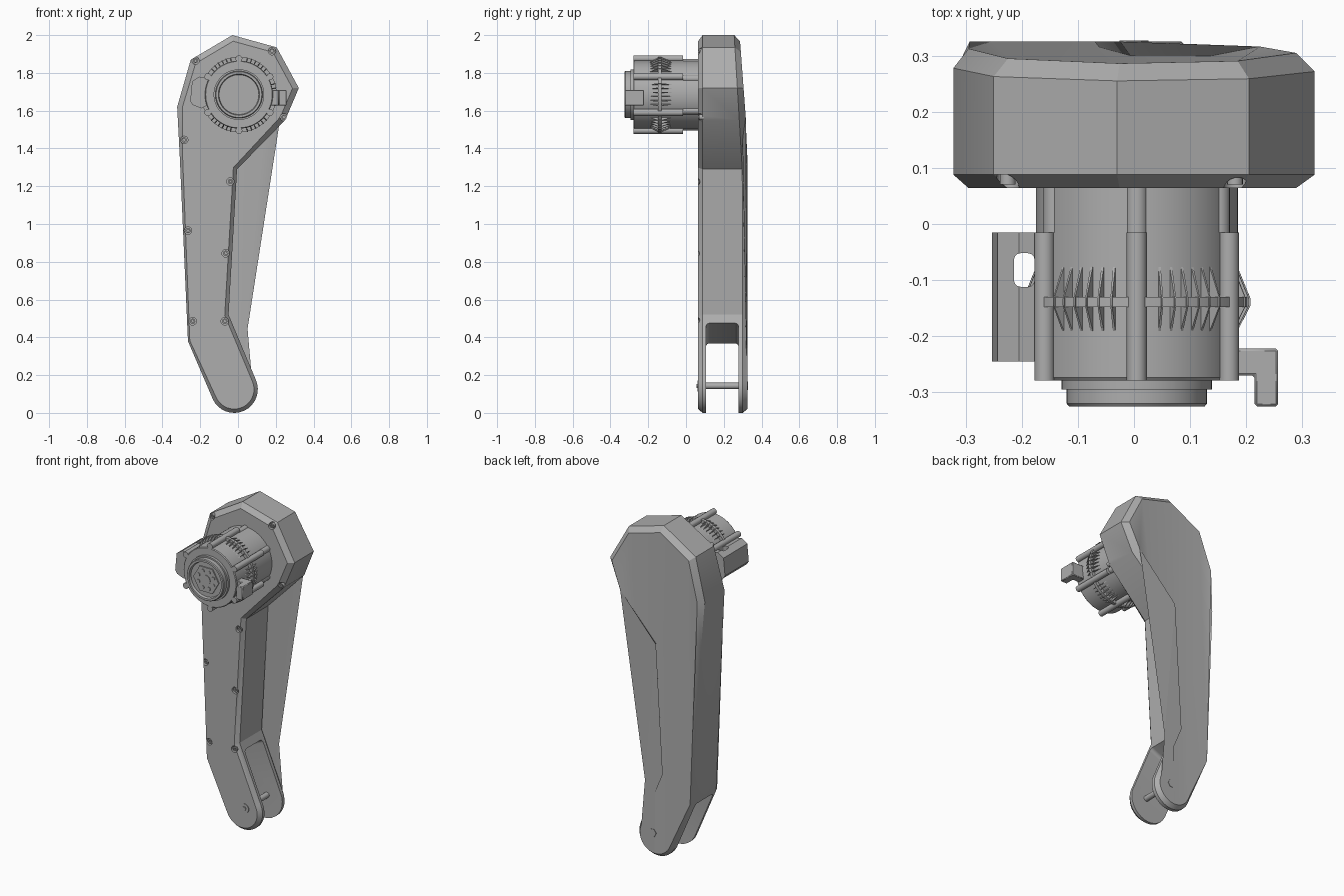
import bpy, bmesh, math
from mathutils import Vector, Matrix

if "Cube" in bpy.data.objects:
    bpy.data.objects.remove(bpy.data.objects["Cube"], do_unlink=True)

grey = bpy.data.materials.new("plain grey")
grey.use_nodes = True
colour = (0.42, 0.42, 0.42, 1)
grey.diffuse_color = colour
grey.node_tree.nodes["Principled BSDF"].inputs["Base Color"].default_value = colour

MX, MZ = 0.005, 1.685  # motor axis
parts = []


def finish(name, bm):
    bmesh.ops.recalc_face_normals(bm, faces=bm.faces[:])
    mesh = bpy.data.meshes.new(name)
    bm.to_mesh(mesh)
    bm.free()
    mesh.materials.append(grey)
    ob = bpy.data.objects.new(name, mesh)
    bpy.context.collection.objects.link(ob)
    parts.append(ob)
    return ob


def loft(bm, rings):
    """Skin matching rings of points and cap both ends."""
    loops = [[bm.verts.new(p) for p in ring] for ring in rings]
    n = len(loops[0])
    for a, b in zip(loops, loops[1:]):
        for i in range(n):
            j = (i + 1) % n
            bm.faces.new((a[i], a[j], b[j], b[i]))
    bm.faces.new(loops[0])
    return bm.faces.new(loops[-1])


def prism(bm, pts, y0, y1):
    loft(bm, [[(x, y, z) for x, z in pts] for y in (y0, y1)])


def circle(x, z, r, n, start=0.0):
    return [(x + r * math.cos(start + math.tau * i / n),
             z + r * math.sin(start + math.tau * i / n)) for i in range(n)]


def rod(bm, x, z, r, y0, y1, n=16):
    prism(bm, circle(x, z, r, n), y0, y1)


def polar(r, degrees):
    a = math.radians(degrees)
    return MX + r * math.cos(a), MZ + r * math.sin(a)


def cut(ob, cutter):
    parts.remove(cutter)
    cutter.hide_render = True
    mod = ob.modifiers.new("cut", "BOOLEAN")
    mod.operation = "DIFFERENCE"
    mod.solver = "EXACT"
    mod.object = cutter
    bpy.context.view_layer.objects.active = ob
    bpy.ops.object.modifier_apply(modifier=mod.name)
    bpy.data.objects.remove(cutter, do_unlink=True)


def inset(pts, widths):
    out = []
    for i, p in enumerate(pts):
        a, b = Vector(pts[i - 1]), Vector(pts[(i + 1) % len(pts)])
        p = Vector(p)
        d1, d2 = (p - a).normalized(), (b - p).normalized()
        n1, n2 = Vector((d1.y, -d1.x)), Vector((d2.y, -d2.x))
        out.append(p + widths[i] * (n1 + n2) / (1 + n1.dot(n2)))
    return out


# Leg housing: one outline, chamfered front and back, back leaning in at the top
outline = [(-0.03, 2.0), (0.205, 1.935), (0.322, 1.72), (0.25, 1.55),
           (-0.005, 1.29), (-0.05, 0.52)]
for i in range(17):
    a = math.radians(25 - 180 * i / 16)
    outline.append((-0.02 + 0.125 * math.cos(a), 0.125 + 0.125 * math.sin(a)))
outline += [(-0.265, 0.38), (-0.308, 1.35), (-0.322, 1.62), (-0.25, 1.87)]
widths = [0.03] * len(outline)
for i in range(4, len(outline)):
    widths[i] = 0.02
widths[-4:] = [0.01, 0.015, 0.027, 0.03]
inner = inset(outline, widths)


def side_back(z):
    return 0.3 - 0.06 * max(0, z - 1.25)


def face_back(z):
    return 0.325 - 0.075 * max(0, z - 1.45)


bm = bmesh.new()
back = loft(bm, [[(x, 0.064, z) for x, z in inner],
                 [(x, 0.088, z) for x, z in outline],
                 [(x, side_back(z), z) for x, z in outline],
                 [(x, face_back(z), z) for x, z in inner]])
bmesh.ops.triangulate(bm, faces=[back])
housing = finish("leg_housing", bm)

# Fork slot at the foot, square to the lower leg
bm = bmesh.new()
bmesh.ops.create_cube(bm, size=1)
bmesh.ops.scale(bm, vec=(0.9, 0.172, 0.8), verts=bm.verts)
bmesh.ops.translate(bm, vec=(0, 0.192, -0.4), verts=bm.verts)
edges = [e for e in bm.edges if all(v.co.z > -0.1 for v in e.verts)]
bmesh.ops.bevel(bm, geom=edges, offset=0.02, segments=4, affect="EDGES", profile=0.5)
bmesh.ops.transform(bm, verts=bm.verts, matrix=Matrix.Translation((-0.165, 0, 0.413))
                    @ Matrix.Rotation(-math.atan2(0.14, 0.3), 4, "Y"))
cut(housing, finish("slot_cutter", bm))

# Counterbored screws around the front rim
spots = [(-0.225, 1.865), (0.18, 1.915), (0.243, 1.565), (-0.285, 1.445), (-0.04, 1.225),
         (-0.265, 0.965), (-0.065, 0.845), (-0.24, 0.485), (-0.07, 0.485)]
bores, heads, sockets = bmesh.new(), bmesh.new(), bmesh.new()
for x, z in spots:
    rod(bores, x, z, 0.02, 0.03, 0.088)
    rod(heads, x, z, 0.014, 0.07, 0.095)
    rod(sockets, x, z, 0.007, 0.05, 0.078, 6)
cut(housing, finish("bore_cutter", bores))
cut(finish("rim_screws", heads), finish("socket_cutter", sockets))

# Foot pin with round front head and hexagonal back head
bm = bmesh.new()
rod(bm, 0, 0.143, 0.017, 0.07, 0.31, 24)
rod(bm, 0, 0.143, 0.029, 0.06, 0.08, 24)
rod(bm, 0, 0.143, 0.013, 0.056, 0.07, 6)
rod(bm, 0, 0.143, 0.026, 0.3, 0.327, 6)
finish("foot_pin", bm)

# Motor body turned from a profile
profile = [(0, -0.31), (0.105, -0.31), (0.109, -0.325), (0.121, -0.325), (0.125, -0.32),
           (0.125, -0.295), (0.134, -0.295), (0.134, -0.279), (0.176, -0.279),
           (0.18, -0.274), (0.18, 0.07)]
bm = bmesh.new()
verts = [bm.verts.new((MX + r, y, MZ)) for r, y in profile]
edges = [bm.edges.new(pair) for pair in zip(verts, verts[1:])]
bmesh.ops.spin(bm, geom=verts + edges, cent=(MX, 0, MZ), axis=(0, 1, 0),
               angle=math.tau, steps=64, use_merge=True)
bmesh.ops.remove_doubles(bm, verts=bm.verts, dist=0.0005)
finish("motor_body", bm)

# Output hub: hexagonal plate with a bolt ring
bm = bmesh.new()
prism(bm, circle(MX, MZ, 0.086, 6), -0.317, -0.305)
finish("output_plate", bm)
bm = bmesh.new()
rod(bm, MX, MZ, 0.03, -0.321, -0.31, 24)
for k in range(8):
    rod(bm, *polar(0.054, 45 * k + 22), 0.011, -0.321, -0.31, 12)
finish("output_bolts", bm)

# Tie rods, their rear pads, cooling ring segments and cooling fins
rods, pads, bands, fins = (bmesh.new() for _ in range(4))
for k in range(6):
    angle = 30 + 60 * k
    rod(rods, *polar(0.19, angle), 0.018, -0.279, -0.015)
    rod(pads, *polar(0.169, angle), 0.02, -0.015, 0.07)
    arc = [angle + 4 + 52 * i / 10 for i in range(11)]
    prism(bands, [polar(0.2, a) for a in arc] + [polar(0.17, a) for a in reversed(arc)],
          -0.148, -0.13)
    for i in range(6):
        a = angle + 13 + 34 * i / 5
        rings = []
        for side in (-0.8, 0.8):
            rings.append([(x, y, z) for (x, z), y in (
                (polar(0.175, a + side), -0.2), (polar(0.203, a + side * 0.5), -0.145),
                (polar(0.203, a + side * 0.5), -0.133), (polar(0.175, a + side), -0.065))])
        loft(fins, rings)
for name, mesh in (("tie_rods", rods), ("rod_pads", pads),
                   ("cooling_ring", bands), ("cooling_fins", fins)):
    finish(name, mesh)

# Cable bracket on the right with a window through it
bm = bmesh.new()
prism(bm, [(-0.253, 1.65), (-0.243, 1.755), (-0.205, 1.78), (-0.16, 1.77),
           (-0.16, 1.63), (-0.195, 1.612), (-0.24, 1.63)], -0.245, -0.015)
bracket = finish("cable_bracket", bm)
bm = bmesh.new()
prism(bm, [(-0.214, 1.5), (-0.214, 1.9), (-0.177, 1.9), (-0.177, 1.5)], -0.112, -0.052)
edges = [e for e in bm.edges if abs(e.verts[0].co.z - e.verts[1].co.z) > 0.1]
bmesh.ops.bevel(bm, geom=edges, offset=0.012, segments=3, affect="EDGES", profile=0.5)
cut(bracket, finish("window_cutter", bm))

# Plug on the left, an elbow pointing forward
plan = [(0.165, -0.222), (0.257, -0.222), (0.257, -0.325), (0.215, -0.325),
        (0.215, -0.27), (0.165, -0.27)]
bm = bmesh.new()
loft(bm, [[(x, y, z) for x, y in plan] for z in (1.627, 1.71)])
plug = finish("cable_plug", bm)
bevel = plug.modifiers.new("soft edges", "BEVEL")
bevel.width = 0.004

# Smooth the round surfaces, keep the edges crisp
for ob in bpy.context.view_layer.objects:
    ob.select_set(ob in parts)
bpy.context.view_layer.objects.active = housing
bpy.ops.object.shade_smooth_by_angle(angle=math.radians(25))
